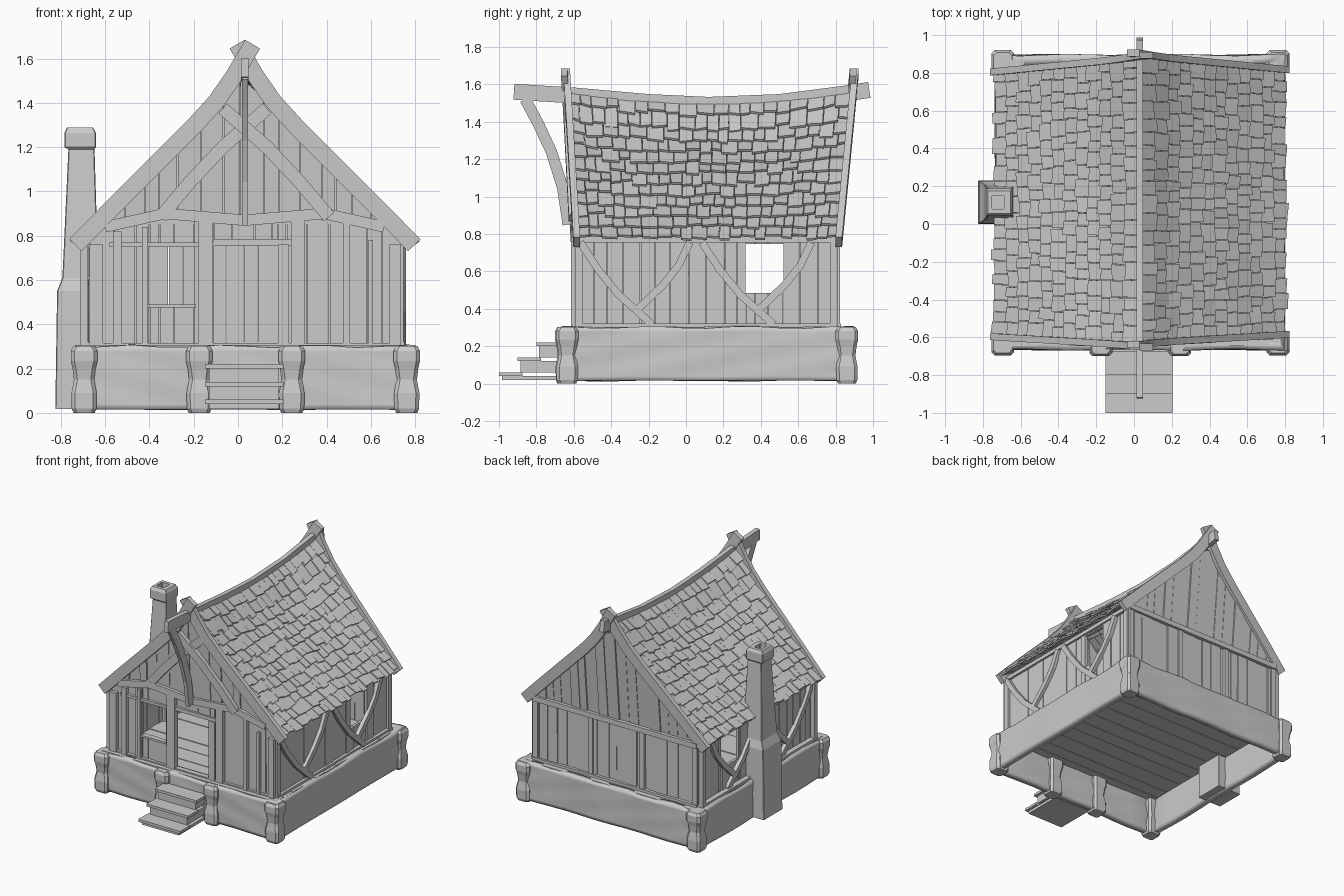
import bpy, bmesh, math, random
from mathutils import Vector

random.seed(4)
if "Cube" in bpy.data.objects:
    bpy.data.objects.remove(bpy.data.objects["Cube"])

CX = 0.031            # house centre line
HALF = 0.70           # half width of the walls
FRONT, BACK = -0.59, 0.81
BASE = 0.30           # floor level
rnd = random.uniform


def finish(name, bm):
    bmesh.ops.recalc_face_normals(bm, faces=bm.faces)
    mesh = bpy.data.meshes.new(name)
    bm.to_mesh(mesh)
    bm.free()
    obj = bpy.data.objects.new(name, mesh)
    bpy.context.collection.objects.link(obj)
    return obj


def loft(bm, rings):
    """Skin a list of equal vertex rings and cap both ends."""
    rows = [[bm.verts.new(p) for p in ring] for ring in rings]
    n = len(rows[0])
    for r, s in zip(rows, rows[1:]):
        for i in range(n):
            bm.faces.new((r[i], r[(i + 1) % n], s[(i + 1) % n], s[i]))
    bm.faces.new(rows[0])
    bm.faces.new(rows[-1])


def slab(bm, quad, offset):
    quad = [Vector(p) for p in quad]
    loft(bm, [quad, [p + Vector(offset) for p in quad]])


def box(bm, x0, x1, y0, y1, z0, z1):
    slab(bm, [(x0, y0, z0), (x1, y0, z0), (x1, y1, z0), (x0, y1, z0)], (0, 0, z1 - z0))


def beam(bm, points, width, depth, normal):
    """Sweep a rectangle along points; depth runs along the normal."""
    pts, nrm = [Vector(p) for p in points], Vector(normal)
    rings = []
    for i, p in enumerate(pts):
        tangent = (pts[min(i + 1, len(pts) - 1)] - pts[max(i - 1, 0)]).normalized()
        w, d = tangent.cross(nrm).normalized() * width / 2, nrm * depth / 2
        rings.append([p + w + d, p - w + d, p - w - d, p + w - d])
    loft(bm, rings)


def ring(x0, x1, y0, y1, z, c):
    """Rectangle with cut corners."""
    return [(x0 + c, y0, z), (x1 - c, y0, z), (x1, y0 + c, z), (x1, y1 - c, z),
            (x1 - c, y1, z), (x0 + c, y1, z), (x0, y1 - c, z), (x0, y0 + c, z)]


# Roof shape
PROFILE = [(0, 1.56), (.05, 1.495), (.13, 1.385), (.23, 1.28), (.41, 1.10), (.59, .92), (.78, .735)]


def height(dx):
    dx = abs(dx)
    for (a, za), (b, zb) in zip(PROFILE, PROFILE[1:]):
        if dx <= b:
            return za + (zb - za) * (dx - a) / (b - a)
    return PROFILE[-1][1]


def roof_point(side, u, v, lift):
    y0, y1 = -.63 + .05 * u, .88 - .07 * u
    z = height(.75 * u) - .24 * (1 - u) * v * (1 - v)
    return (CX + side * (.75 * u + lift * .7), y0 + (y1 - y0) * v, z + lift * .7)


# Shingles
ROWS = 12
for side, label in ((1, "left"), (-1, "right")):
    bm = bmesh.new()
    for row in range(ROWS):
        v = 0.0
        while v < 1:
            v2 = min(1.0, v + rnd(.035, .065))
            if v2 > .97:
                v2 = 1.0
            u0 = max(0, (row - .35) / ROWS)
            u1 = min(1.02, (row + 1 + rnd(-.12, .2)) / ROWS)
            skew, lo = rnd(-.006, .006), rnd(.012, .028)
            slab(bm, [roof_point(side, u0, v + .001, -.008), roof_point(side, u0, v2 - .001, -.008),
                      roof_point(side, u1 + skew, v2 - .001, lo), roof_point(side, u1 - skew, v + .001, lo)],
                 (side * .008, 0, .011))
            v = v2
    finish("roof_shingles_" + label, bm)

# Ridge beam and its curved front bracket
bm = bmesh.new()
beam(bm, [(CX, y, z) for y, z in ((-.92, 1.56), (-.6, 1.54), (-.2, 1.505), (.12, 1.49),
                                  (.5, 1.505), (.85, 1.55), (.98, 1.57))], .085, .035, (1, 0, 0))
finish("ridge_beam", bm)
bm = bmesh.new()
beam(bm, [(CX, y, z) for y, z in ((-.86, 1.52), (-.79, 1.39), (-.72, 1.24), (-.66, 1.05), (-.63, .85))],
     .06, .028, (1, 0, 0))
finish("ridge_bracket", bm)

# Crossed barge boards on both gables
VERGE = [(-.035, 1.665), (.05, 1.52), (.13, 1.405), (.23, 1.295), (.41, 1.115), (.59, .935), (.765, .757)]
for end, y_low, y_high in (("front", -.59, -.645), ("back", .81, .90)):
    for side, label in ((1, "left"), (-1, "right")):
        bm = bmesh.new()
        beam(bm, [(CX + side * dx, y_low + (y_high - y_low) * (z - .75) / .92 + side * .006, z)
                  for dx, z in VERGE], .078, .036, (0, 1, 0))
        finish(f"barge_board_{end}_{label}", bm)


def plank_wall(name, place, a0, a1, low, top, holes=()):
    """Vertical planks with rectangular openings; place(a, z, d) gives the point."""
    stops = [a0]
    while stops[-1] < a1 - .12:
        stops.append(stops[-1] + rnd(.06, .11))
    edges = [e for h in holes for e in h[:2]]
    stops = sorted([s for s in stops if all(abs(s - e) > .02 for e in edges)] + edges + [a1])
    bm = bmesh.new()
    for a, b in zip(stops, stops[1:]):
        spans, d = [(low, None)], rnd(-.006, .006)
        for h0, h1, z0, z1 in holes:
            if a >= h0 - .001 and b <= h1 + .001:
                spans = [(z1, None)] + ([(low, z0)] if z0 > low else [])
        for z0, z1 in spans:
            ta, tb = (z1, z1) if z1 else (top(a), top(b))
            if max(ta, tb) <= z0:
                continue
            ta, tb = max(ta, z0 + .001), max(tb, z0 + .001)
            p, q = a + .0015, b - .0015
            front = [place(p, z0, d), place(q, z0, d), place(q, tb, d), place(p, ta, d)]
            slab(bm, front, Vector(place(a, z0, d + .022)) - Vector(place(a, z0, d)))
    return finish(name, bm)


# Gable walls, leaning out a little toward the ridge
def roof_top(x):
    return height(x - CX) - .02


def front_place(x, z, d):
    return (x, FRONT + d - max(0, z - .85) * .05, z)


def back_place(x, z, d):
    return (x, BACK - d + max(0, z - .77) * .09, z)


DOOR, WINDOW = (-.11, .18, BASE, .757), (-.40, -.20, .49, .757)
X0, X1 = CX - HALF, CX + HALF
plank_wall("front_wall", front_place, X0, X1, BASE, lambda x: min(.87, roof_top(x)), [DOOR, WINDOW])
plank_wall("front_gable", front_place, X0, X1, .85, roof_top)
plank_wall("back_wall", back_place, X0, X1, BASE, lambda x: min(.78, roof_top(x)))
plank_wall("back_gable", back_place, X0, X1, .77, roof_top)

# Side walls with a window, curved braces, corner posts and sills
for side, label in ((1, "left"), (-1, "right")):
    def side_place(y, z, d):
        return (CX + side * (HALF - d), y, z)
    plank_wall("side_wall_" + label, side_place, FRONT, BACK, BASE, lambda y: .79, [(.32, .52, .485, .745)])
    bm = bmesh.new()
    x = CX + side * (HALF + .012)
    for shift in (0, .65):
        for path in (((-.565, .755), (-.47, .61), (-.36, .475), (-.18, .315)),
                     ((.02, .755), (-.04, .63), (-.12, .53), (-.255, .40))):
            beam(bm, [(x, y + shift, z) for y, z in path], .04, .03, (1, 0, 0))
    finish("wall_braces_" + label, bm)
    bm = bmesh.new()
    for y in (FRONT, BACK - .04):
        box(bm, x - .03, x + .004, y, y + .04, BASE, .77)
    box(bm, x - .03, x + .01, FRONT, BACK, BASE, .32)
    box(bm, x - .03, x + .005, FRONT, BACK, .755, .785)
    finish("corner_posts_" + label, bm)

# Front framing: door posts, battens, lintel, sill and arched collar
bm = bmesh.new()
for x, w, z1 in ((-.145, .065, .87), (.27, .06, .87), (.205, .05, .76), (-.64, .06, .76),
                 (-.545, .04, .82), (-.42, .025, .84), (.49, .03, .86), (.60, .02, .78), (.71, .05, .76)):
    box(bm, x - w / 2, x + w / 2, FRONT - .025, FRONT + .02, BASE, z1)
box(bm, -.58, -.11, FRONT - .016, FRONT + .02, .75, .77)
box(bm, -.11, .24, FRONT - .016, FRONT + .02, .757, .785)
box(bm, -.42, -.19, FRONT - .016, FRONT + .02, .475, .49)
box(bm, X0, X1, FRONT - .02, FRONT + .02, BASE, .315)
beam(bm, [(x, FRONT - .01, z) for x, z in ((-.60, .84), (-.33, .90), (.03, .87), (.39, .90), (.66, .84))],
     .05, .03, (0, 1, 0))
finish("front_frame", bm)

# Back framing
bm = bmesh.new()
box(bm, X0, X1, BACK - .02, BACK + .025, .755, .795)
box(bm, X0, X1, BACK - .02, BACK + .02, BASE, .32)
for x in (X0 + .02, -.2, .24, X1 - .02):
    box(bm, x - .02, x + .02, BACK - .02, BACK + .014, BASE, .77)
finish("back_frame", bm)

# Crossed braces on the front gable
for side, label in ((1, "left"), (-1, "right")):
    bm = bmesh.new()
    beam(bm, [(CX + side * dx, -.60 - .05 * (z - .85) - .008 * side, z) for dx, z in
              ((.38, .885), (.25, 1.04), (.10, 1.20), (-.10, 1.375))], .06, .035, (0, 1, 0))
    finish("gable_brace_" + label, bm)

# Foundation wall, hollow and gently uneven
bm = bmesh.new()
bmesh.ops.create_cube(bm, size=1)
bmesh.ops.delete(bm, geom=[f for f in bm.faces if abs(f.normal.z) > .5], context="FACES")
bmesh.ops.subdivide_edges(bm, edges=bm.edges[:], cuts=11, use_grid_fill=True)
for v in bm.verts:
    x, y, z = v.co
    wave = 1 + .007 * math.sin(17 * x + 5 * z) * math.cos(13 * y - 7 * z)
    v.co = (CX + x * 1.53 * wave, .115 + y * 1.56 * wave,
            .158 + z * .285 + (.006 * math.sin(23 * x + 19 * y) if z > .49 else 0))
base = finish("foundation", bm)
thick = base.modifiers.new("thickness", "SOLIDIFY")
thick.thickness, thick.offset = .05, -1
bpy.context.view_layer.objects.active = base
base.select_set(True)
bpy.ops.object.shade_smooth_by_angle(angle=math.radians(40))

# Floor planks
bm = bmesh.new()
y = -.645
while y < .87:
    y2 = min(.875, y + rnd(.10, .15))
    box(bm, -.715, .775, y, y2 - .004, .28, BASE + rnd(0, .006))
    y = y2
finish("floor_planks", bm)

# Carved stone posts at the corners and beside the steps
for i, (x, y) in enumerate([(-.695, -.635), (.762, -.635), (-.695, .86), (.762, .86), (-.175, -.64), (.243, -.64)]):
    bm = bmesh.new()
    loft(bm, [ring(x - r, x + r, y - r, y + r, z, .016) for z, r in
              ((.0, .048), (.02, .056), (.09, .057), (.15, .046), (.20, .052), (.235, .06), (.28, .06), (.302, .048))])
    finish(f"foundation_post_{i + 1}", bm)

# Steps
bm = bmesh.new()
for i in range(3):
    y, z = -1 + .1 * i, .06 + .08 * i
    box(bm, -.15, .205, y, y + .125, z - .02, z)
    box(bm, -.13, .185, y + .015, -.66, max(.018, z - .08), z - .02)
finish("front_steps", bm)

# Chimney with an open flue
bm = bmesh.new()
loft(bm, [ring(*r, .004) for r in (
    (-.825, -.62, 0, .23, .018), (-.817, -.62, .003, .227, .55), (-.793, -.63, .02, .21, .61),
    (-.766, -.648, .052, .178, 1.19), (-.784, -.642, .043, .187, 1.20), (-.784, -.642, .043, .187, 1.265),
    (-.772, -.654, .055, .175, 1.288), (-.752, -.688, .08, .15, 1.288), (-.752, -.688, .08, .15, 1.12))])
finish("chimney", bm)
